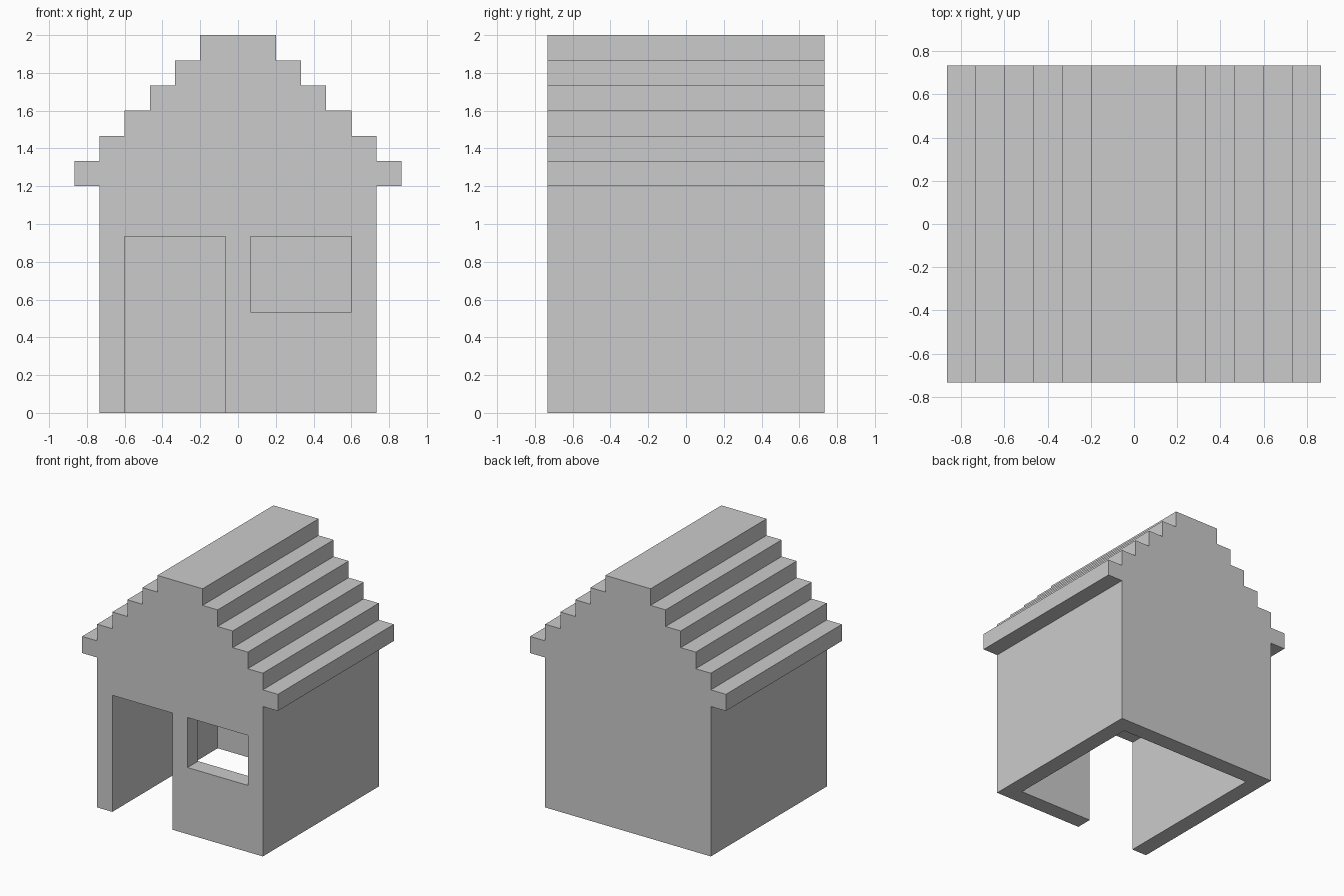
import bpy
import bmesh

if "Cube" in bpy.data.objects:
    bpy.data.objects.remove(bpy.data.objects["Cube"])

U = 2 / 15  # one block: wall thickness and roof step


def extrude_profile(name, half, y0, y1):
    """Extrude a mirrored outline of (half width, z) block points along y."""
    outline = half + [(-x, z) for x, z in reversed(half)]
    bm = bmesh.new()
    face = bm.faces.new([bm.verts.new((x * U, y0 * U, z * U)) for x, z in outline])
    moved = bmesh.ops.extrude_face_region(bm, geom=[face])["geom"]
    bmesh.ops.translate(bm, vec=(0, (y1 - y0) * U, 0),
                        verts=[v for v in moved if isinstance(v, bmesh.types.BMVert)])
    bmesh.ops.recalc_face_normals(bm, faces=bm.faces)
    mesh = bpy.data.meshes.new(name)
    bm.to_mesh(mesh)
    bm.free()
    obj = bpy.data.objects.new(name, mesh)
    bpy.context.collection.objects.link(obj)
    return obj


def steps(first, count, z):
    """Stair outline: each course is one block high and one block narrower."""
    return [(first - i, z + i + k) for i in range(count) for k in (0, 1)]


def cut(target, cutter):
    cutter.hide_render = True
    cutter.display_type = 'WIRE'
    mod = target.modifiers.new(cutter.name, 'BOOLEAN')
    mod.operation = 'DIFFERENCE'
    mod.solver = 'EXACT'
    mod.object = cutter


# Walls and stepped roof with one-block eaves
house = extrude_profile("house_shell", [(5.5, 0), (5.5, 9)] + steps(6.5, 6, 9), -5.5, 5.5)

# Hollow room, open below and following the roof steps above
room = [(4.5, -1), (4.5, 10)] + steps(3.5, 4, 10)
cut(house, extrude_profile("room_cutter", room, -4.5, 4.5))

# Front door and window openings: name, centre x, bottom z, top z
for name, x, z0, z1 in (("door_cutter", -2.5, -1, 7), ("window_cutter", 2.5, 4, 7)):
    opening = extrude_profile(name, [(2, z0), (2, z1)], -6.5, -4)
    opening.location.x = x * U
    cut(house, opening)
